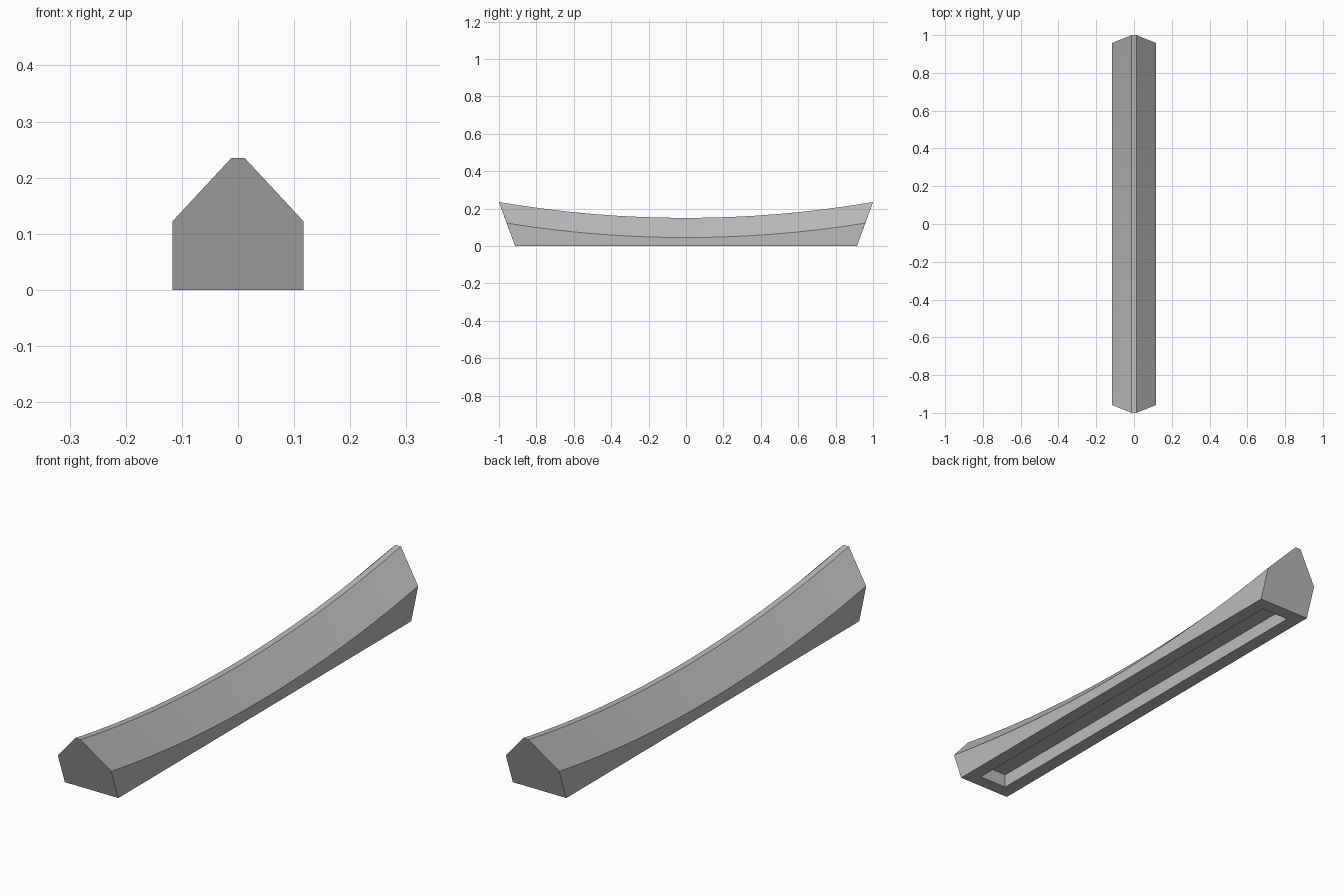
import bpy
import bmesh

old = bpy.data.objects.get("Cube")
if old:
    bpy.data.objects.remove(old, do_unlink=True)

# Single plain grey
grey = bpy.data.materials.new("plain_grey")
grey.use_nodes = True
colour = (0.5, 0.5, 0.5, 1.0)
grey.diffuse_color = colour
grey.node_tree.nodes["Principled BSDF"].inputs["Base Color"].default_value = colour

SEGMENTS = 16
HALF_WIDTH, RIDGE_HALF = 0.117, 0.012
INSET, RECESS_DEPTH = 0.055, 0.055


def section(t):
    """House-shaped cross-section; t runs from -1 (front) to 1 (back)."""
    eave = 0.045 + 0.077 * t * t
    ridge = 0.15 + 0.085 * t * t
    half = [(HALF_WIDTH, 0.914 * t, 0),
            (HALF_WIDTH, 0.958 * t, eave),
            (RIDGE_HALF, t, ridge)]
    return half + [(-x, y, z) for x, y, z in reversed(half)]


# Sagging ridge body lofted through the sections
bm = bmesh.new()
rings = [[bm.verts.new(p) for p in section(2 * i / SEGMENTS - 1)]
         for i in range(SEGMENTS + 1)]
for a, b in zip(rings, rings[1:]):
    for k in range(5):
        bm.faces.new((a[k], b[k], b[k + 1], a[k + 1]))
bm.faces.new(rings[0])
bm.faces.new(list(reversed(rings[-1])))

# Underside with a long rectangular recess
bottom = bm.faces.new([r[5] for r in rings] + [r[0] for r in reversed(rings)])
bmesh.ops.recalc_face_normals(bm, faces=bm.faces)
bmesh.ops.inset_region(bm, faces=[bottom], thickness=INSET, use_even_offset=True)
floor = bmesh.ops.extrude_face_region(bm, geom=[bottom])
for v in floor["geom"]:
    if isinstance(v, bmesh.types.BMVert):
        v.co.z = RECESS_DEPTH
if bottom.is_valid:
    bmesh.ops.delete(bm, geom=[bottom], context="FACES_ONLY")
bmesh.ops.recalc_face_normals(bm, faces=bm.faces)

mesh = bpy.data.meshes.new("ridge_cap")
bm.to_mesh(mesh)
bm.free()
mesh.materials.append(grey)
cap = bpy.data.objects.new("ridge_cap", mesh)
bpy.context.collection.objects.link(cap)

# Smooth along the sag, sharp at the folds
bpy.context.view_layer.objects.active = cap
cap.select_set(True)
bpy.ops.object.shade_smooth_by_angle(angle=0.4)
